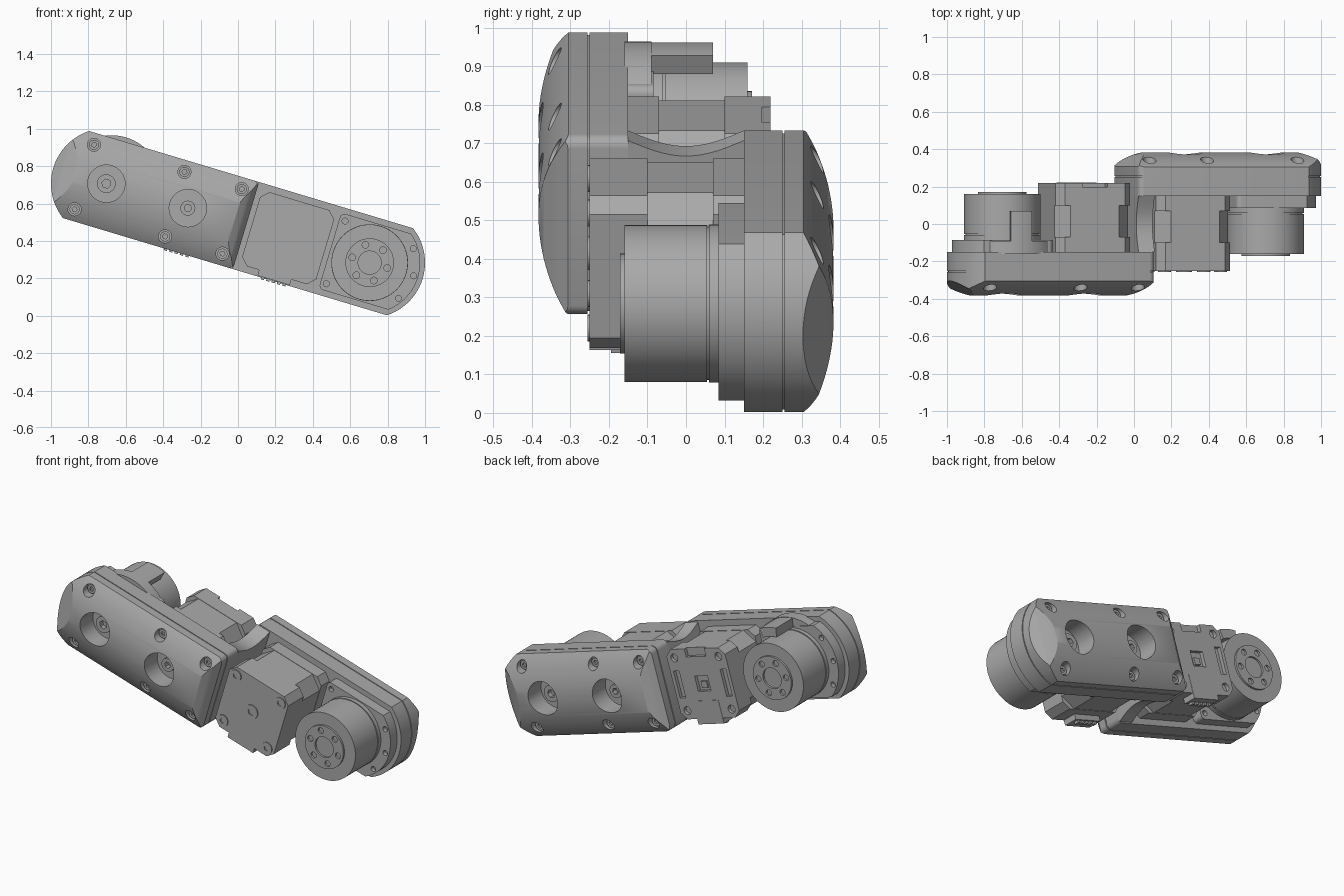
import bpy, bmesh
from math import sin, cos, pi, radians, sqrt, asin
from mathutils import Matrix

old = bpy.data.objects.get("Cube")
if old:
    bpy.data.objects.remove(old, do_unlink=True)

grey = bpy.data.materials.new("machined grey")
grey.use_nodes = True
COLOUR = (0.4, 0.4, 0.4, 1)
grey.diffuse_color = COLOUR
grey.node_tree.nodes["Principled BSDF"].inputs["Base Color"].default_value = COLOUR

# The whole linkage leans about y; the rear arm is the front arm turned half a turn
LEAN = Matrix.Translation((0, 0, 0.495)) @ Matrix.Rotation(radians(16.7), 4, 'Y')
TURN = Matrix.Rotation(pi, 4, 'Z')
HUB, STEP = -0.735, -0.28
AXES = {'x': lambda a, b, t: (t, a, b), 'y': lambda a, b, t: (a, t, b), 'z': lambda a, b, t: (a, b, t)}


def prism(name, outline, t0, t1, axis='y'):
    """Extrude a flat outline along one axis."""
    bm = bmesh.new()
    place = AXES[axis]
    low = [bm.verts.new(place(a, b, t0)) for a, b in outline]
    high = [bm.verts.new(place(a, b, t1)) for a, b in outline]
    bm.faces.new(low)
    bm.faces.new(high)
    n = len(outline)
    for i in range(n):
        j = (i + 1) % n
        bm.faces.new((low[i], low[j], high[j], high[i]))
    bmesh.ops.recalc_face_normals(bm, faces=bm.faces)
    mesh = bpy.data.meshes.new(name)
    bm.to_mesh(mesh)
    bm.free()
    mesh.materials.append(grey)
    ob = bpy.data.objects.new(name, mesh)
    bpy.context.scene.collection.objects.link(ob)
    return ob


def circle(u, v, r, n=40):
    return [(u + r * cos(2 * pi * i / n), v + r * sin(2 * pi * i / n)) for i in range(n)]


def rect(u0, u1, v0, v1):
    return [(u0, v0), (u1, v0), (u1, v1), (u0, v1)]


def octagon(u, half, cut):
    e = half - cut
    return [(u + a, b) for a, b in ((-e, -half), (e, -half), (half, -e), (half, e),
                                    (e, half), (-e, half), (-half, e), (-half, -e))]


def capsule(half, r, end, corner):
    """Straight-sided outline with a round outer end about the hub."""
    a = asin(half / r)
    pts = [(HUB - r * cos(a - 2 * a * i / 24), r * sin(a - 2 * a * i / 24)) for i in range(25)]
    for s, start in ((-1, -pi / 2), (1, 0)):
        for i in range(6):
            t = start + pi / 2 * i / 5
            pts.append((end - corner + corner * cos(t), s * (half - corner) + corner * sin(t)))
    return pts


def combine(ob, tools, operation='DIFFERENCE'):
    for tool in tools:
        mod = ob.modifiers.new("cut", 'BOOLEAN')
        mod.operation, mod.solver, mod.object = operation, 'EXACT', tool
        mesh = bpy.data.meshes.new_from_object(ob.evaluated_get(bpy.context.evaluated_depsgraph_get()))
        ob.modifiers.clear()
        ob.data = mesh
        bpy.data.objects.remove(tool, do_unlink=True)
    return ob


def finish(ob, matrix):
    ob.data.shade_smooth()
    ob.data.set_sharp_from_angle(angle=radians(28))
    ob.matrix_world = matrix


def screw(name, u, v, r, y0, y1):
    """Round head with a hexagonal socket; y1 is the outer face."""
    head = prism(name, circle(u, v, r, 20), y0, y1)
    inner = y1 + (y0 - y1) * 0.6
    return combine(head, [prism("socket", circle(u, v, r * 0.5, 6), inner, 2 * y1 - inner)])


def make_arm():
    parts = []
    add = parts.append
    outline = capsule(0.243, 0.296, 0.045, 0.03)

    # Housing base and seam
    add(prism("housing_base", outline, -0.25, -0.15))
    add(prism("housing_seam", capsule(0.237, 0.29, 0.039, 0.03), -0.256, -0.25))

    # Crowned cover: outline trimmed by an arched section and sloping ends
    cover = prism("housing_cover", outline, -0.39, -0.256)
    rad = 0.42
    arch = [(-0.383 + rad - sqrt(rad * rad - v * v), v) for v in [-0.245 + 0.49 * i / 28 for i in range(29)]]
    arch += [(-0.2, 0.245), (-0.2, -0.245)]
    ends = [(-1.05, -0.2), (-1.05, -0.29), (-1.015, -0.315), (-0.98, -0.342), (-0.94, -0.365), (-0.9, -0.386),
            (-0.06, -0.386), (-0.02, -0.368), (0.02, -0.338), (0.05, -0.3), (0.05, -0.2)]
    combine(cover, [prism("arch", arch, -1.1, 0.1, 'x'), prism("ends", ends, -0.3, 0.3, 'z')], 'INTERSECT')
    spots = [(u, v) for u in (-0.858, -0.353, -0.033) for v in (-0.18, 0.18)]
    holes = [prism("bore", circle(u, 0, 0.1), -0.45, -0.2) for u in (HUB, STEP)]
    holes += [prism("hole", circle(u, v, 0.035, 24), -0.45, -0.305) for u, v in spots]
    add(combine(cover, holes))
    for u, v in spots:
        add(screw("cover_screw", u, v, 0.027, -0.3, -0.318))
    for u, r in ((HUB, 0.05), (STEP, 0.04)):
        add(screw("shaft_end", u, 0, r, -0.25, -0.3))

    # Motor flange with small corner holes
    flange = prism("motor_flange", capsule(0.212, 0.27, -0.513, 0.025), -0.15, -0.085)
    ring = [(HUB - 0.245 * cos(t), 0.245 * sin(t)) for t in (-0.6, 0, 0.6)]
    ring += [(-0.545, 0.175), (-0.545, -0.175)]
    add(combine(flange, [prism("hole", circle(u, v, 0.016, 16), -0.11, -0.05) for u, v in ring]))

    # Round motor with bolt-circle face
    for name, r, y0, y1 in (("motor_collar", 0.205, -0.085, -0.06), ("motor_groove", 0.198, -0.06, -0.054),
                            ("motor_body", 0.204, -0.054, 0.16)):
        add(prism(name, circle(HUB, 0, r, 64), y0, y1))
    face = prism("motor_output_face", circle(HUB, 0, 0.13, 48), 0.155, 0.172)
    bolts = [prism("bolt", circle(HUB + 0.098 * cos(k * pi / 3), 0.098 * sin(k * pi / 3), 0.018, 16), 0.16, 0.2)
             for k in range(6)]
    add(combine(face, bolts + [prism("bore", circle(HUB, 0, 0.062), 0.16, 0.2)]))
    return parts


def square_motor(far, plain):
    """Octagonal motor standing on the arm; far is its outer face."""
    parts = []
    add = parts.append
    add(prism("square_motor_near_cap", octagon(STEP, 0.207, 0.04), -0.15, -0.07))
    add(prism("square_motor_core", octagon(STEP, 0.205, 0.07), -0.07, 0.1))
    add(prism("square_motor_far_cap", octagon(STEP, 0.207, 0.04), 0.1, far))
    corners = [(STEP + a * 0.156, b * 0.156) for a in (-1, 1) for b in (-1, 1)]
    if plain:
        # Screws and shaft on the plain face
        for u, v in corners:
            add(screw("square_motor_screw", u, v, 0.035, far - 0.01, far + 0.006))
        add(screw("square_motor_shaft", STEP, 0, 0.043, far - 0.01, far + 0.006))
        tab = (far - 0.09, far)
    else:
        # Electronics plate with openings
        plate = prism("electronics_plate", octagon(STEP, 0.207, 0.04), far, far + 0.03)
        cuts = [prism("hole", circle(u, v, 0.024, 16), far + 0.008, far + 0.1) for u, v in corners]
        for u, v, a, b in ((0, 0, 0.045, 0.045), (-0.165, 0, 0.02, 0.08), (0.165, 0, 0.02, 0.08),
                           (0, 0.19, 0.07, 0.03)):
            cuts.append(prism("slot", rect(STEP + u - a, STEP + u + a, v - b, v + b), far + 0.008, far + 0.1))
        add(combine(plate, cuts))
        add(prism("centre_chip", rect(STEP - 0.02, STEP + 0.02, -0.03, 0.01), far, far + 0.02))
        tab = (far - 0.05, far + 0.032)
    # Cable socket tab and pins underneath
    add(prism("cable_tab", rect(STEP - 0.08, STEP + 0.1, -0.238, -0.1), *tab))
    for k in range(5):
        u = STEP - 0.06 + k * 0.03
        add(prism("connector_pin", rect(u, u + 0.018, -0.252, -0.19), tab[0] + 0.01, tab[0] + 0.035))
    return parts


# Front arm, and the rear arm sharing its meshes
for ob in make_arm():
    twin = ob.copy()
    bpy.context.scene.collection.objects.link(twin)
    name = ob.name
    ob.name, twin.name = "front_" + name, "rear_" + name
    finish(ob, LEAN)
    finish(twin, LEAN @ TURN)
for ob in square_motor(0.19, False):
    finish(ob, LEAN)
for ob in square_motor(0.25, True):
    finish(ob, LEAN @ TURN)

# Saddle link joining the two arms, scooped above and below
curve = [(-0.15 + 0.3 * i / 20, 0.235 - 0.042 * cos(pi / 2 * (i / 10 - 1))) for i in range(21)]
finish(prism("saddle_link", curve + [(y, -v) for y, v in reversed(curve)], -0.045, 0.045, 'x'), LEAN)

# Cable guard over the front motor: a rounded rise with a tongue
CX = -0.705


def band(r, a0, a1, n=16):
    return [(CX + r * cos(a0 + (a1 - a0) * i / n), r * sin(a0 + (a1 - a0) * i / n)) for i in range(n + 1)]


finish(prism("guard_rise", band(0.267, 0.9, 2.25) + band(0.2, 2.25, 0.9), -0.16, -0.09), LEAN)
tongue = prism("guard_tongue", band(0.265, 1.35, 1.8) + band(0.21, 1.8, 1.35), -0.09, 0.07)
finish(tongue, LEAN)
